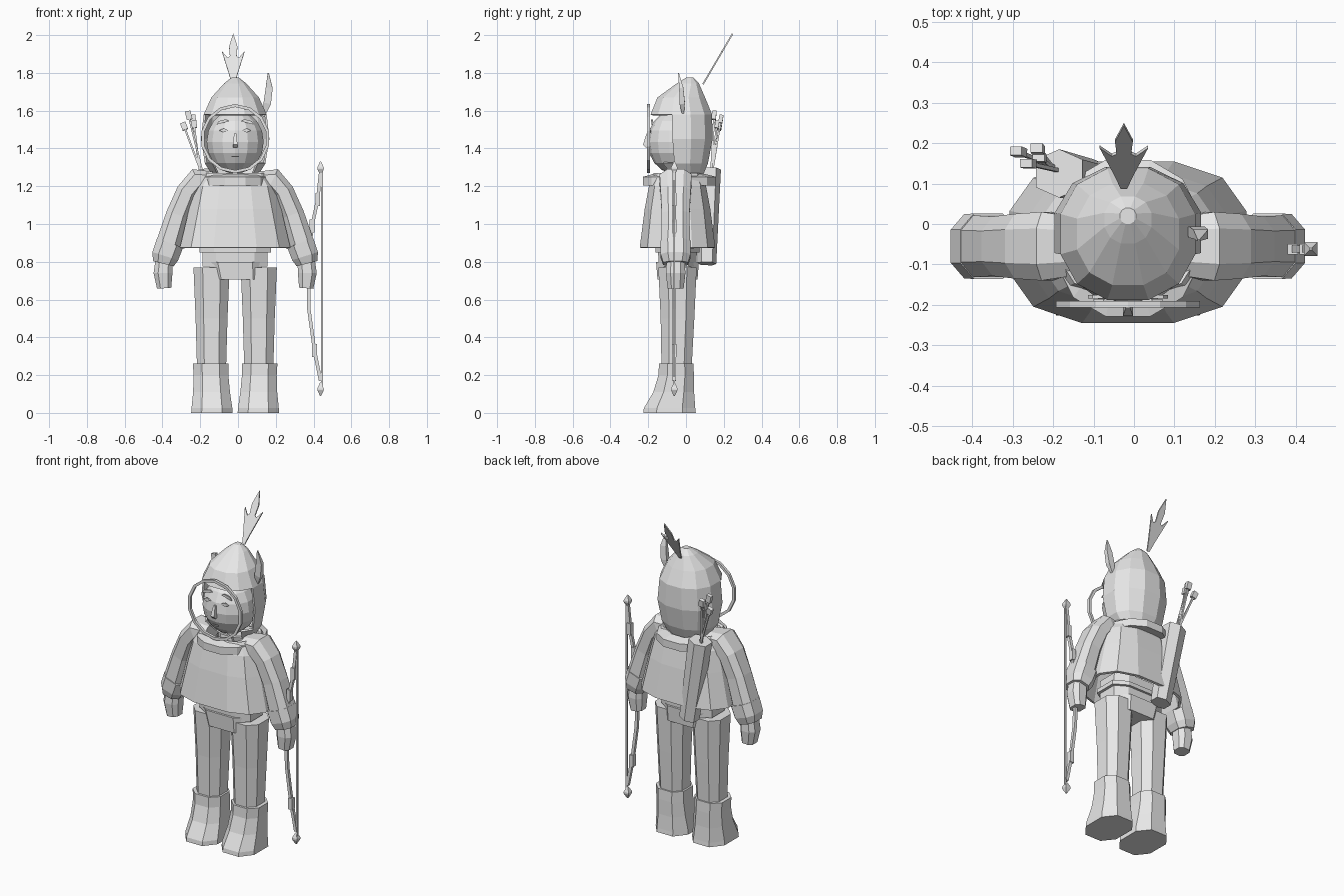
import bpy, bmesh
from math import sin, cos, pi
from mathutils import Vector, Matrix

cube = bpy.data.objects.get("Cube")
if cube:
    bpy.data.objects.remove(cube, do_unlink=True)

CX, CY = -0.015, -0.045          # body axis
GREY = (0.8, 0.8, 0.8, 1)
mat = bpy.data.materials.new("plain grey")
mat.use_nodes = True
mat.diffuse_color = GREY
mat.node_tree.nodes["Principled BSDF"].inputs["Base Color"].default_value = GREY


def finish(name, bm, thick=0):
    bmesh.ops.recalc_face_normals(bm, faces=bm.faces)
    me = bpy.data.meshes.new(name)
    bm.to_mesh(me)
    bm.free()
    me.materials.append(mat)
    ob = bpy.data.objects.new(name, me)
    bpy.context.collection.objects.link(ob)
    if thick:
        mod = ob.modifiers.new("thickness", "SOLIDIFY")
        mod.thickness = thick
    return ob


def skin(bm, rings, caps=True, closed=False):
    """Join rings of points with quads."""
    rows = [[bm.verts.new(p) for p in r] for r in rings]
    n = len(rows[0])
    pairs = list(zip(rows, rows[1:])) + ([(rows[-1], rows[0])] if closed else [])
    for a, b in pairs:
        for i in range(n):
            j = (i + 1) % n
            bm.faces.new((a[i], a[j], b[j], b[i]))
    if caps and not closed:
        bm.faces.new(rows[0])
        bm.faces.new(rows[-1])


def oval(c, u, v, n, power=1.0):
    """Ring around c with half axes u and v; power under 1 makes it boxier."""
    out = []
    for i in range(n):
        a = 2 * pi * (i + 0.5) / n
        f = lambda t: abs(t) ** power * (1 if t > 0 else -1)
        out.append(Vector(c) + Vector(u) * f(cos(a)) + Vector(v) * f(sin(a)))
    return out


def loft(name, secs, n=8, power=1.0, caps=True, closed=False, thick=0, cut=None):
    """Horizontal sections: x, y, z, half width, half depth."""
    bm = bmesh.new()
    skin(bm, [oval((x, y, z), (rx, 0, 0), (0, ry, 0), n, power)
              for x, y, z, rx, ry in secs], caps, closed)
    if cut:
        gone = [f for f in bm.faces if cut(f.calc_center_median())]
        bmesh.ops.delete(bm, geom=gone, context="FACES")
    return finish(name, bm, thick)


def sweep(name, path, n=8, power=1.0):
    """Tube along a path of (point, half width, half depth)."""
    bm, rings = bmesh.new(), []
    pts = [Vector(p[0]) for p in path]
    for i, (p, w, d) in enumerate(path):
        t = (pts[min(i + 1, len(pts) - 1)] - pts[max(i - 1, 0)]).normalized()
        u = Vector((0, 1, 0)).cross(t).normalized()
        rings.append(oval(p, u * w, t.cross(u) * d, n, power))
    skin(bm, rings)
    return finish(name, bm)


def plate(name, outline, origin, tilt=0, lean=0, thick=0.008):
    """Flat outline in the xz plane, tilted back and leaned sideways."""
    bm = bmesh.new()
    m = (Matrix.Translation(origin) @ Matrix.Rotation(-tilt, 4, "X")
         @ Matrix.Rotation(lean, 4, "Y"))
    skin(bm, [[m @ Vector((x, y, z)) for x, z in outline]
              for y in (-thick / 2, thick / 2)])
    return finish(name, bm)


# Hood with a face opening, and the head inside it
loft("hood", [(CX, 0, 1.25, .12, .09), (CX, -.02, 1.32, .165, .14),
              (CX, -.022, 1.45, .187, .168), (CX, -.025, 1.58, .172, .168),
              (CX, -.025, 1.67, .13, .13), (CX, .01, 1.745, .06, .06),
              (CX, .02, 1.775, .02, .02)], 12, .9, thick=.012,
     cut=lambda c: c.y < -.07 and 1.27 < c.z < 1.56 and abs(c.x - CX) < .17)
loft("head", [(CX, -.055, 1.435 - .17 * cos(a), .155 * sin(a), .15 * sin(a))
              for a in [pi * (k + .4) / 8.8 for k in range(9)]], 14)

# Hoop around the face
bm = bmesh.new()
skin(bm, [oval((CX, y, 1.452), (r, 0, 0), (0, 0, r), 14)
          for r, y in ((.183, -.19), (.183, -.206), (.167, -.206), (.167, -.19))], closed=True)
finish("face_hoop", bm)

# Face details
loft("nose", [(CX, -.195, 1.405, .018, .025), (CX, -.205, 1.42, .018, .032),
              (CX, -.2, 1.48, .008, .012)], 4)
plate("mouth", [(-.02, 0), (.02, 0), (.02, .006), (-.02, .006)], (CX, -.2, 1.355))
for s, side in ((1, "left"), (-1, "right")):
    plate(side + "_eye", [(-.025, 0), (0, -.01), (.025, 0), (0, .012)],
          (CX + s * .06, -.19, 1.495))
    plate(side + "_brow", [(-.035, 0), (.035, 0), (.02, .015), (-.02, .015)],
          (CX + s * .065, -.18, 1.535), lean=s * .25)

# Feather on the hood and leaf on its left side
half = [(.008, .0), (.022, .06), (.06, .2), (.03, .16), (.018, .17), (.022, .23)]
feather = half + [(0, .31)] + [(-x, z) for x, z in reversed(half)]
plate("feather", feather, (CX - .01, .09, 1.74), tilt=.53)
sweep("side_leaf", [((.135, -.015, 1.57), .008, .004), ((.155, -.02, 1.64), .028, .02),
                    ((.165, -.025, 1.72), .026, .016), ((.16, -.04, 1.8), .004, .003)], 4)

# Cape and collar
loft("cape", [(CX, CY, .875, .3, .205), (CX, CY, 1.08, .25, .178),
              (CX, CY, 1.2, .22, .155), (CX, CY, 1.27, .17, .13)],
     12, .72, caps=False, thick=.015)
loft("collar", [(CX, -.035, 1.205, .185, .2), (CX, -.035, 1.25, .185, .2),
                (CX, -.035, 1.265, .14, .14), (CX, -.035, 1.215, .14, .14)],
     12, .9, closed=True)

# Hips, belt and tunic flap
loft("hips", [(CX, CY, .775, .18, .105), (CX, CY, .93, .18, .11)], 8, .6)
loft("belt", [(CX, CY, .85, .198, .122), (CX, CY, .875, .198, .122)], 8, .6)
loft("tunic_flap", [(CX + .01, CY, .705, .135, .11), (CX, CY, .8, .15, .118)], 8, .5)

for s, side in ((1, "left"), (-1, "right")):
    X = lambda d: CX + s * d
    # Arm
    sweep(side + "_sleeve", [((X(.12), -.055, 1.235), .045, .075),
                             ((X(.2), -.055, 1.235), .065, .09),
                             ((X(.255), -.055, 1.17), .06, .085),
                             ((X(.305), -.055, 1.05), .064, .078),
                             ((X(.365), -.055, .855), .072, .082)], 8, .75)
    sweep(side + "_cuff", [((X(.345), -.055, .9), .078, .086),
                           ((X(.37), -.055, .83), .076, .084),
                           ((X(.38), -.055, .79), .06, .07)], 8, .75)
    sweep(side + "_hand", [((X(.375), -.055, .82), .048, .05),
                           ((X(.382), -.055, .74), .053, .055),
                           ((X(.376), -.055, .66), .04, .045)], 8, .75)
    # Leg and boot
    loft(side + "_leg", [(X(.125), -.05, .24, .082, .085), (X(.125), -.045, .5, .09, .095),
                         (X(.125), -.045, .77, .102, .108)], 8, .8)
    loft(side + "_boot", [(X(.123), -.087, 0, .117, .148), (X(.123), -.087, .025, .115, .145),
                          (X(.125), -.065, .11, .104, .115), (X(.128), -.052, .2, .098, .1),
                          (X(.13), -.052, .262, .1, .097)], 8, .8)

# Quiver and arrows
sweep("quiver", [((-.1, .11, .79), .055, .05), ((-.185, .125, 1.29), .065, .06)], 6, .8)
for i, (x, y, z) in enumerate([(-.29, .18, 1.53), (-.24, .187, 1.57),
                               (-.265, .15, 1.59), (-.235, .165, 1.54)]):
    foot = Vector((-.175 - .02 * (i % 2), .13, 1.22))
    tip = Vector((x, y, z))
    sweep(f"arrow_shaft_{i}", [(foot, .007, .007), (tip, .007, .007)], 4)
    sweep(f"arrow_nock_{i}", [(tip - (tip - foot) * .1, .018, .013),
                              (tip + (tip - foot) * .02, .018, .013)], 4, .5)

# Bow held in the left hand
BY = -.062
limb = [(.437, 1.27), (.422, 1.13), (.392, .99), (.372, .8), (.375, .55), (.405, .33), (.437, .17)]
for i, (a, b) in enumerate(zip(limb, limb[1:])):
    sweep(f"bow_limb_{i}", [((a[0], BY, a[1]), .011, .011), ((b[0], BY, b[1]), .011, .011)], 4, .6)
for i, (x, z) in enumerate([limb[1], limb[2], limb[5]]):
    sweep(f"bow_binding_{i}", [((x, BY, z + .035), .016, .016), ((x, BY, z - .035), .016, .016)], 4, .6)
sweep("bow_string", [((.445, BY, 1.3), .006, .006), ((.445, BY, .12), .006, .006)], 4, .6)
for name, z in (("upper_bow_tip", 1.295), ("lower_bow_tip", .125)):
    loft(name, [(.437, BY, z + d, r, r) for d, r in
                ((-.035, .004), (-.005, .024), (.005, .024), (.035, .004))], 4)
